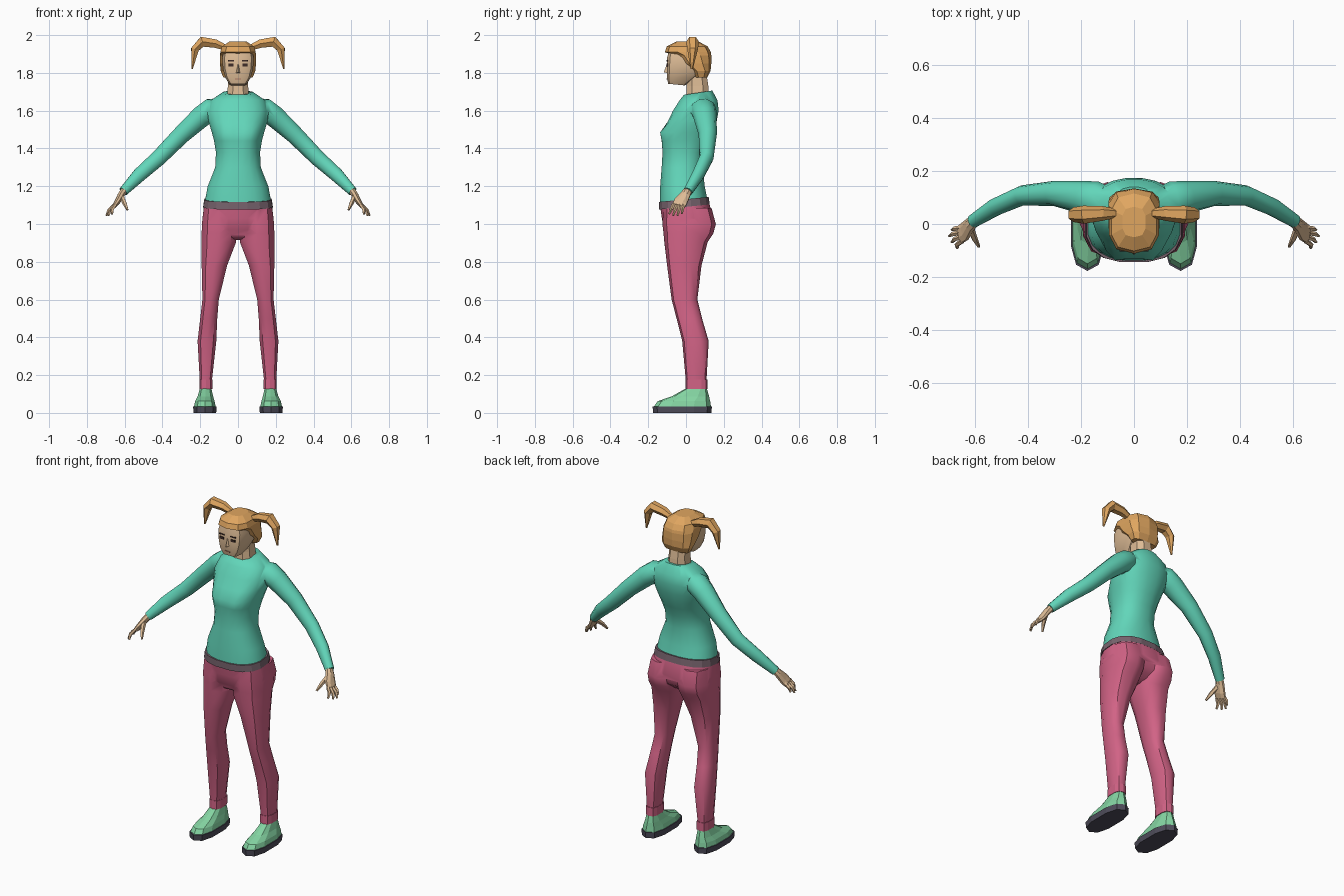
import bpy, bmesh, math
from mathutils import Vector

if "Cube" in bpy.data.objects:
    bpy.data.objects.remove(bpy.data.objects["Cube"])


def material(name, r, g, b):
    m = bpy.data.materials.new(name)
    lin = [((c / 255 + 0.055) / 1.055) ** 2.4 for c in (r, g, b)]
    m.diffuse_color = (*lin, 1)
    m.use_nodes = True
    m.node_tree.nodes["Principled BSDF"].inputs["Base Color"].default_value = m.diffuse_color
    return m


TEAL = material("teal knit", 98, 214, 186)
PINK = material("rose cloth", 210, 99, 134)
BELT = material("mauve grey", 120, 100, 110)
SKIN = material("skin", 222, 188, 150)
HAIR = material("ginger hair", 224, 166, 96)
GREEN = material("soft green", 132, 212, 162)
SOLE = material("dark sole", 78, 76, 90)
DARK = material("dark brown", 62, 44, 40)
LIP = material("lip brown", 176, 122, 100)


def loft(name, rings, mat, mirror=False):
    """Join equal rings of points with quads and cap both ends."""
    bm = bmesh.new()
    vr = [[bm.verts.new(p) for p in ring] for ring in rings]
    n = len(vr[0])
    for a, b in zip(vr, vr[1:]):
        for i in range(n):
            j = (i + 1) % n
            bm.faces.new((a[i], a[j], b[j], b[i]))
    bm.faces.new(vr[0])
    bm.faces.new(vr[-1])
    bmesh.ops.recalc_face_normals(bm, faces=bm.faces[:])
    me = bpy.data.meshes.new(name)
    bm.to_mesh(me)
    bm.free()
    me.materials.append(mat)
    ob = bpy.data.objects.new(name, me)
    bpy.context.collection.objects.link(ob)
    if mirror:
        md = ob.modifiers.new("mirror", 'MIRROR')
        md.use_mirror_merge = False
    return ob


def stack(name, rows, n, mat, m=2.5, mirror=False):
    """Level superellipse rings; row = z, x0, x1, y0, y1 [, tilt in y]."""
    def sup(v):
        return math.copysign(abs(v) ** (2 / m), v)
    rings = []
    for z, x0, x1, y0, y1, *t in rows:
        tilt, ring = (t[0] if t else 0), []
        for i in range(n):
            a = 2 * math.pi * (i + 0.5) / n
            dy = sup(math.sin(a)) * (y1 - y0) / 2
            ring.append(((x0 + x1) / 2 + sup(math.cos(a)) * (x1 - x0) / 2,
                         (y0 + y1) / 2 + dy, z + tilt * dy))
        rings.append(ring)
    return loft(name, rings, mat, mirror)


def body(name, rows, n, mat, m=2.5):
    """Symmetric stack; row = z, half width, y0, y1 [, tilt]."""
    return stack(name, [(r[0], -r[1], r[1], *r[2:]) for r in rows], n, mat, m)


def tube(name, pts, n, mat):
    """Mirrored limb along a path; point = x, y, z, radius, radius along y."""
    c = [Vector(p[:3]) for p in pts]
    rings = []
    for k, p in enumerate(pts):
        t = (c[min(k + 1, len(c) - 1)] - c[max(k - 1, 0)]).normalized()
        b = Vector((0, 1, 0))
        b = (b - t * b.dot(t)).normalized()
        a = b.cross(t)
        rings.append([c[k] + a * p[3] * math.cos(w) + b * p[4] * math.sin(w)
                      for w in (2 * math.pi * (i + 0.5) / n for i in range(n))])
    return loft(name, rings, mat, True)


def plate(name, x, y, z, sx, sy, sz, mat, mirror=False):
    h = [(-1, -1), (1, -1), (1, 1), (-1, 1)]
    return loft(name, [[(x + u * sx / 2, y + s * sy / 2, z + v * sz / 2) for u, v in h]
                       for s in (-1, 1)], mat, mirror)


def activate(ob):
    bpy.ops.object.select_all(action='DESELECT')
    ob.select_set(True)
    bpy.context.view_layer.objects.active = ob


def union(ob, other, mat):
    md = ob.modifiers.new("union", 'BOOLEAN')
    md.operation, md.solver, md.object = 'UNION', 'EXACT', other
    activate(ob)
    bpy.ops.object.modifier_apply(modifier=md.name)
    bpy.data.objects.remove(other)
    ob.data.materials.clear()
    ob.data.materials.append(mat)
    ob.data.polygons.foreach_set("material_index", [0] * len(ob.data.polygons))


def smooth(ob, deg):
    activate(ob)
    bpy.ops.object.shade_smooth_by_angle(angle=math.radians(deg))


# Sweater: torso with bust, plus sleeves
sweater = body("sweater", [
    (1.115, .178, -.14, .115, .1), (1.20, .162, -.138, .10), (1.30, .122, -.13, .09),
    (1.38, .118, -.125, .105), (1.44, .128, -.122, .13), (1.485, .14, -.116, .148),
    (1.54, .157, -.095, .163), (1.60, .165, -.07, .174), (1.655, .145, -.035, .168),
    (1.695, .083, -.012, .14, .15)], 20, TEAL, 2.3)
for v in sweater.data.vertices:
    if v.co.y < 0:
        d = ((abs(v.co.x) - .07) / .05) ** 2 + ((v.co.z - 1.48) / .05) ** 2
        v.co.y -= .034 * math.exp(-d)
sleeves = tube("sleeves", [
    (.09, .085, 1.625, .045, .05), (.14, .09, 1.607, .062, .07), (.19, .10, 1.572, .06, .063),
    (.30, .115, 1.472, .05, .048), (.42, .108, 1.35, .044, .038),
    (.52, .065, 1.262, .039, .034), (.607, .01, 1.172, .026, .026)], 10, TEAL)
union(sweater, sleeves, TEAL)
smooth(sweater, 55)

# Trousers: pelvis plus legs, belt and ankle cuffs
trousers = body("trousers", [
    (1.10, .182, -.138, .125, .1), (1.03, .191, -.13, .145), (.97, .19, -.118, .13),
    (.93, .13, -.09, .08), (.915, .05, -.05, .04)], 16, PINK)
legs = stack("legs", [
    (1.085, .02, .183, -.12, .135), (1.0, .004, .195, -.125, .158),
    (.95, .004, .196, -.119, .145), (.905, .006, .196, -.115, .115),
    (.78, .055, .195, -.10, .082), (.60, .10, .19, -.076, .06), (.50, .108, .202, -.05, .085),
    (.38, .113, .216, -.02, .12), (.16, .138, .203, .0, .108)], 10, PINK, 2.5, True)
union(trousers, legs, PINK)
smooth(trousers, 45)
body("belt", [(1.09, .187, -.146, .128, .1), (1.13, .181, -.146, .122, .1)], 16, BELT)
stack("cuffs", [(.127, .135, .206, -.003, .113), (.178, .135, .206, -.003, .113)],
      10, PINK, 3, True)

# Shoes
stack("soles", [(0, .113, .238, -.174, .135), (.035, .111, .24, -.177, .137)],
      10, SOLE, 2.6, True)
stack("shoe_uppers", [
    (.034, .116, .235, -.17, .132), (.062, .122, .229, -.15, .128),
    (.088, .13, .215, -.075, .122), (.13, .14, .203, .0, .11)], 10, GREEN, 2.6, True)

# Hands: palm, four fingers and thumb
tube("palms", [(.597, .015, 1.185, .02, .022), (.618, -.003, 1.155, .019, .028),
               (.638, -.028, 1.118, .016, .038), (.655, -.04, 1.095, .012, .036)], 8, SKIN)
tips = [(.69, -.022, 1.052), (.70, -.045, 1.042), (.69, -.068, 1.042), (.67, -.09, 1.05)]
for i, (x, y, z) in enumerate(tips):
    by = -.014 - .017 * i
    tube(f"finger_{i + 1}", [(.648, by, 1.105, .01, .01),
                             ((.652 + x) / 2 + .006, (by + y) / 2, (1.105 + z) / 2, .01, .009),
                             (x - .004, y, z + .002, .006, .005)], 5, SKIN)
tube("thumbs", [(.615, -.02, 1.145, .013, .015), (.6, -.058, 1.11, .012, .011),
                (.585, -.085, 1.075, .006, .006)], 5, SKIN)

# Neck and head
body("neck", [(1.66, .064, -.004, .128), (1.73, .057, .0, .122), (1.82, .052, .0, .108)], 8, SKIN)
head = body("head", [
    (1.738, .045, -.095, -.005, -.1), (1.775, .068, -.102, .05), (1.82, .081, -.103, .10),
    (1.88, .085, -.102, .11), (1.94, .07, -.085, .09)], 12, SKIN, 4)
smooth(head, 30)

# Face details
plate("eyes", .037, -.1, 1.842, .026, .009, .014, DARK, True)
plate("eyebrows", .037, -.1, 1.864, .034, .008, .006, DARK, True)
plate("mouth", 0, -.1, 1.768, .034, .007, .006, LIP)
loft("nose", [[(-.006, -.097, 1.845), (.006, -.097, 1.845), (0, -.102, 1.845)],
              [(-.013, -.097, 1.80), (.013, -.097, 1.80), (0, -.118, 1.802)]], SKIN)

# Hair cap and pigtails
body("hair_cap", [
    (1.775, .08, .05, .112), (1.81, .095, .028, .13), (1.85, .099, -.028, .134),
    (1.893, .099, -.068, .134), (1.91, .097, -.112, .132), (1.94, .088, -.102, .115),
    (1.967, .045, -.05, .065)], 10, HAIR, 2.8)
tube("pigtails", [
    (.07, .04, 1.935, .018, .018), (.12, .04, 1.955, .026, .028), (.19, .035, 1.965, .031, .034),
    (.228, .035, 1.925, .024, .028), (.243, .03, 1.82, .004, .006)], 6, HAIR)
